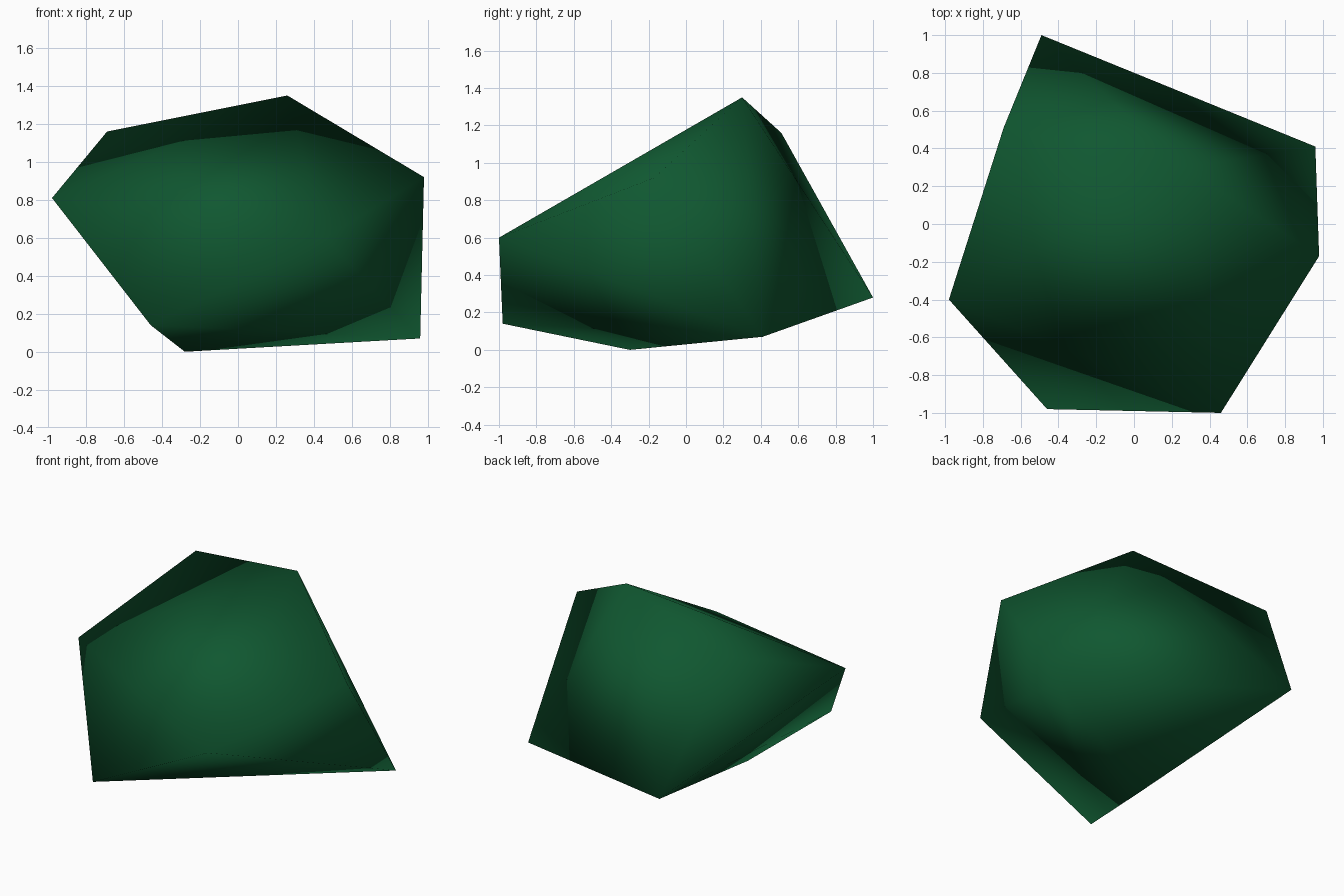
import bpy
import bmesh

default_cube = bpy.data.objects.get("Cube")
if default_cube:
    bpy.data.objects.remove(default_cube, do_unlink=True)

# Dark green stone
green = bpy.data.materials.new("dark green")
green.use_nodes = True
colour = (0.005, 0.096, 0.03, 1.0)
green.diffuse_color = colour
bsdf = next(n for n in green.node_tree.nodes if n.type == 'BSDF_PRINCIPLED')
bsdf.inputs["Base Color"].default_value = colour
bsdf.inputs["Roughness"].default_value = 0.8

# Corners of the rough stone
corners = [
    (0.26, 0.30, 1.35),     # peak
    (-0.69, 0.51, 1.16),    # back shoulder
    (0.98, -0.17, 0.92),    # left shoulder
    (-0.98, -0.40, 0.81),   # right tip
    (0.46, -1.00, 0.60),    # front tip
    (-0.49, 1.00, 0.28),    # back foot
    (0.96, 0.41, 0.07),     # left foot
    (-0.46, -0.98, 0.14),   # front foot
    (-0.28, -0.30, 0.00),   # lowest point
]

# Wrap the corners in a convex shell with soft shading
bm = bmesh.new()
for corner in corners:
    bm.verts.new(corner)
bmesh.ops.convex_hull(bm, input=bm.verts[:])
bmesh.ops.recalc_face_normals(bm, faces=bm.faces[:])
for face in bm.faces:
    face.smooth = True

mesh = bpy.data.meshes.new("rock")
bm.to_mesh(mesh)
bm.free()
mesh.materials.append(green)
rock = bpy.data.objects.new("rock", mesh)
bpy.context.collection.objects.link(rock)
